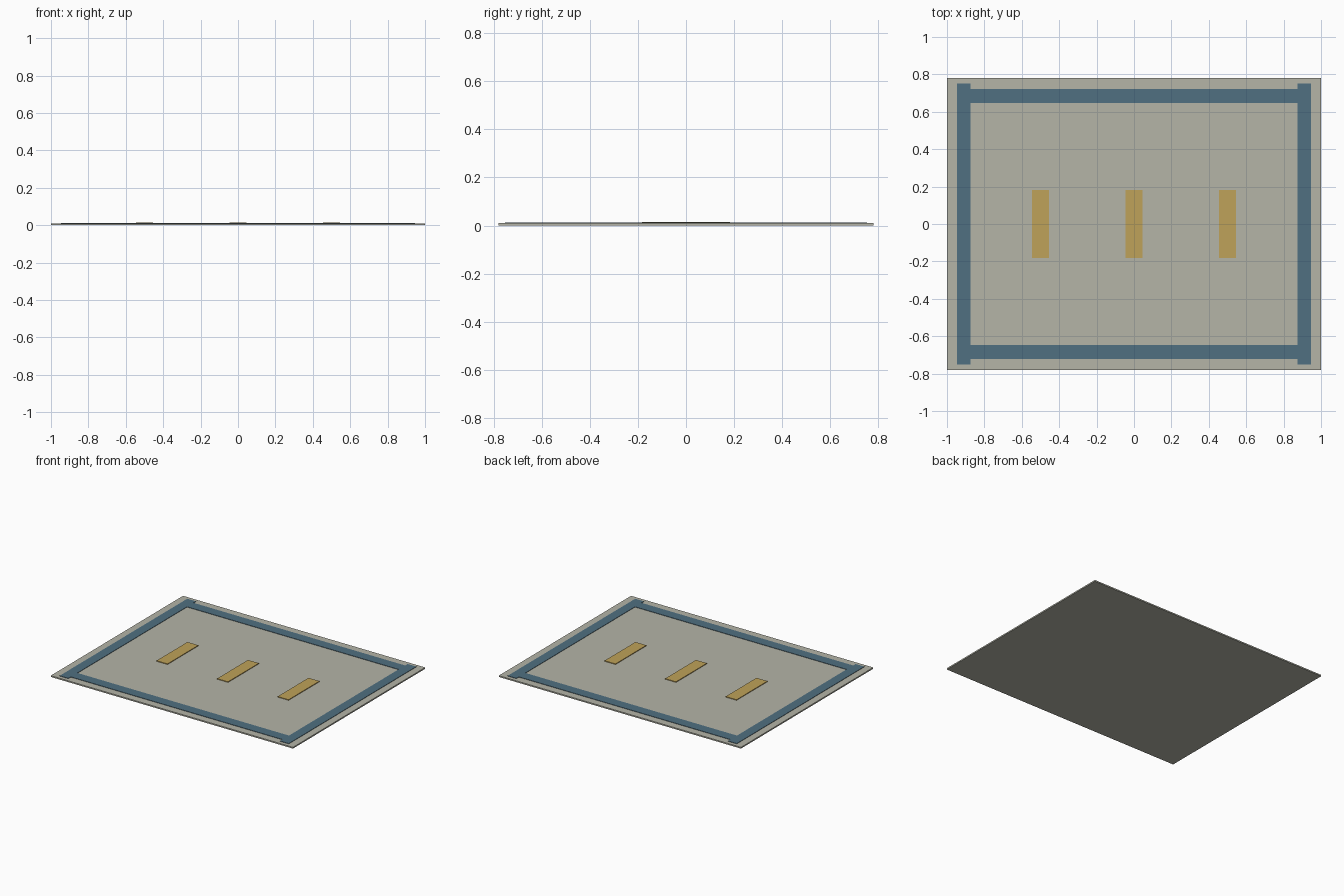
import bpy

if "Cube" in bpy.data.objects:
    bpy.data.objects.remove(bpy.data.objects["Cube"])


def material(name, color):
    m = bpy.data.materials.new(name)
    m.diffuse_color = (*color, 1)
    m.use_nodes = True
    m.node_tree.nodes["Principled BSDF"].inputs["Base Color"].default_value = m.diffuse_color
    return m


def slab(name, x, y, width, depth, z0, z1, mat):
    bpy.ops.mesh.primitive_cube_add(size=1, location=(x, y, (z0 + z1) / 2))
    ob = bpy.context.object
    ob.name = name
    ob.scale = (width, depth, z1 - z0)
    bpy.ops.object.transform_apply(location=False, rotation=False, scale=True)
    ob.data.materials.append(mat)
    return ob


beige = material("rug_beige", (0.46, 0.46, 0.39))
blue = material("border_blue", (0.08, 0.16, 0.22))
gold = material("accent_gold", (0.52, 0.36, 0.10))

# Rug body
slab("rug_base", 0, 0, 2.0, 1.56, 0, 0.01, beige)

# Border bands: long sides fit between the side bands
for s, end in ((-1, "front"), (1, "back")):
    slab(f"border_{end}", 0, s * 0.685, 1.75, 0.076, 0.008, 0.013, blue)
for s, side in ((-1, "left"), (1, "right")):
    slab(f"border_{side}", s * 0.91, 0, 0.072, 1.504, 0.008, 0.013, blue)

# Three woven accent stripes
for i in (-1, 0, 1):
    slab(f"accent_stripe_{i + 2}", i * 0.5, 0, 0.09, 0.364, 0.008, 0.015, gold)
